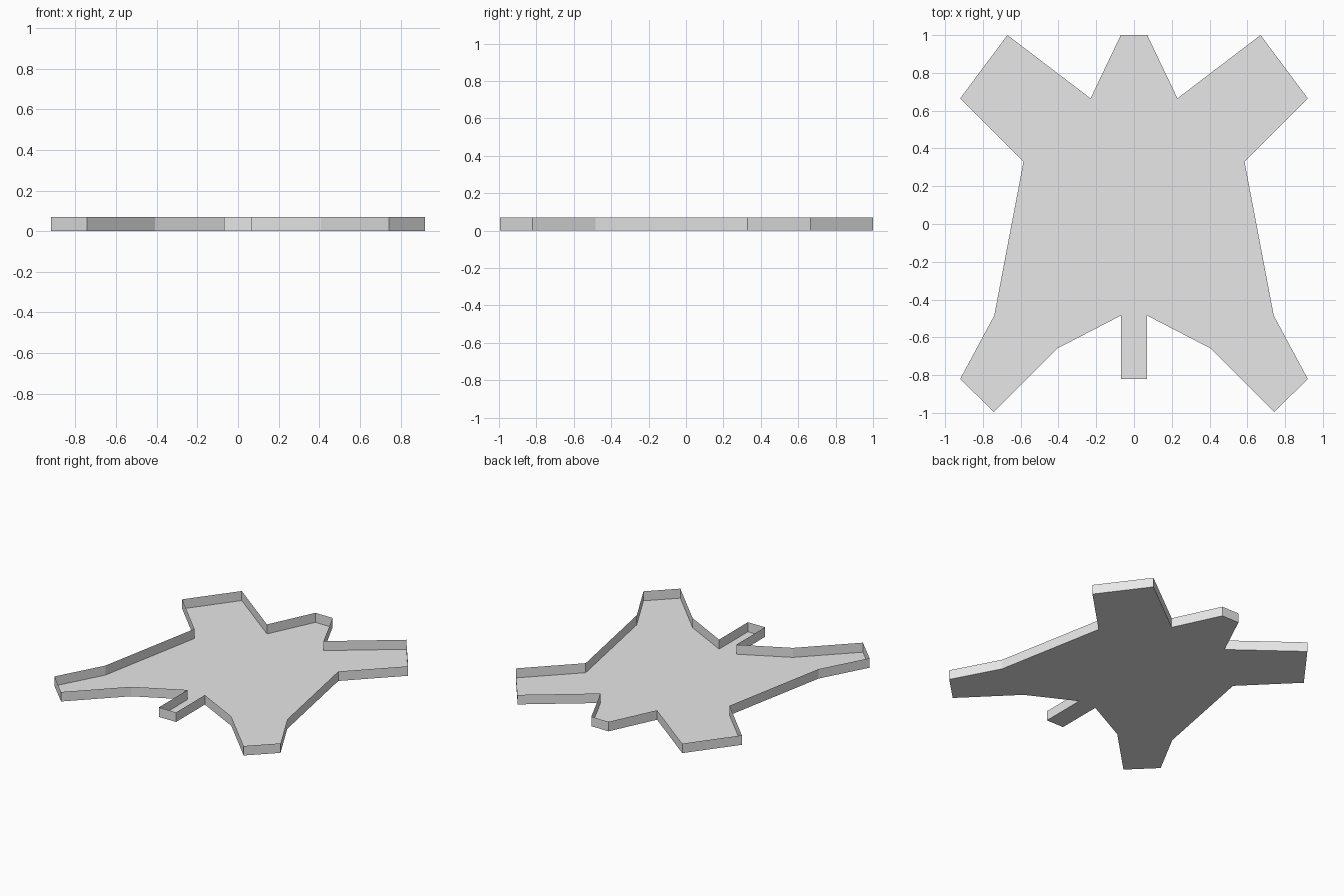
import bpy
import bmesh

HEIGHT = 0.07

cube = bpy.data.objects.get("Cube")
if cube:
    bpy.data.objects.remove(cube, do_unlink=True)

# Single plain grey
grey = bpy.data.materials.new("plain_grey")
grey.use_nodes = True
colour = (0.8, 0.8, 0.8, 1)
grey.diffuse_color = colour
grey.node_tree.nodes["Principled BSDF"].inputs["Base Color"].default_value = colour

# Left half of the hide outline, clockwise from the neck to the tail tip
half = [
    (0.07, 1.0), (0.23, 0.665),                  # neck
    (0.67, 1.0), (0.92, 0.665),                  # back leg
    (0.585, 0.33), (0.74, -0.485),               # flank
    (0.92, -0.82), (0.743, -0.995),              # front leg
    (0.408, -0.66), (0.07, -0.485), (0.07, -0.82),  # inner leg and tail
]
outline = half + [(-x, y) for x, y in reversed(half)]

# Open-topped shallow tray: flat floor with thin upright walls
bm = bmesh.new()
low = [bm.verts.new((x, y, 0)) for x, y in outline]
high = [bm.verts.new((x, y, HEIGHT)) for x, y in outline]
bm.faces.new(low)
for i in range(len(low)):
    j = (i + 1) % len(low)
    bm.faces.new((low[i], high[i], high[j], low[j]))

mesh = bpy.data.meshes.new("hide_tray")
bm.to_mesh(mesh)
bm.free()
mesh.materials.append(grey)
tray = bpy.data.objects.new("hide_tray", mesh)
bpy.context.collection.objects.link(tray)
